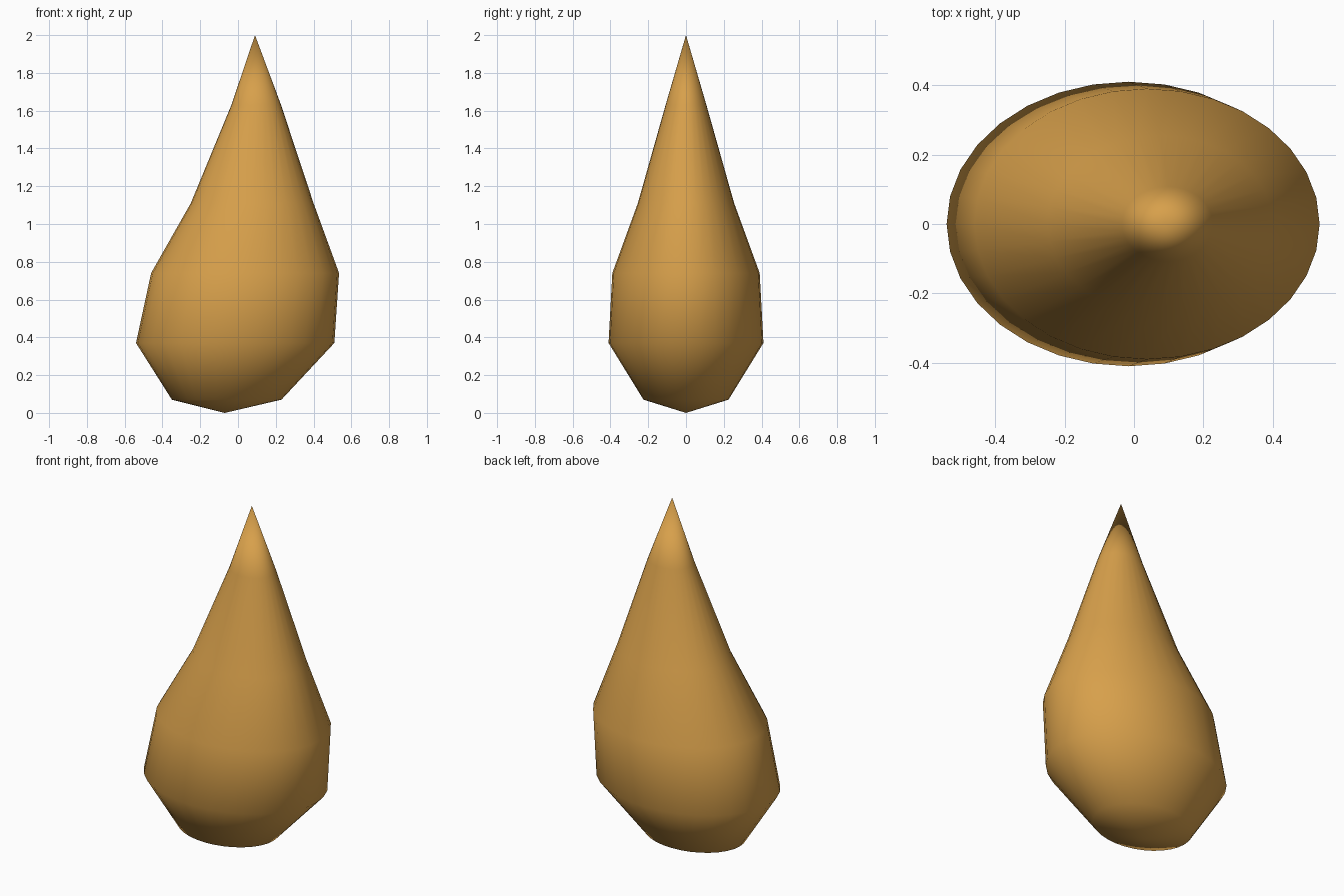
import bpy, bmesh
from math import cos, sin, tau

cube = bpy.data.objects.get("Cube")
if cube:
    bpy.data.objects.remove(cube, do_unlink=True)

SIDES = 32

# Colour
ochre = bpy.data.materials.new("warm_ochre")
ochre.use_nodes = True
colour = (0.68, 0.35, 0.07, 1)
ochre.diffuse_color = colour
ochre.node_tree.nodes["Principled BSDF"].inputs["Base Color"].default_value = colour

# Elliptical sections: height, left edge, right edge, half depth
sections = [
    (0.07, -0.35, 0.23, 0.225),
    (0.37, -0.54, 0.51, 0.41),
    (0.74, -0.46, 0.535, 0.39),
    (1.11, -0.25, 0.40, 0.255),
    (1.63, -0.035, 0.228, 0.108),
]


def ring(bm, z, x0, x1, ry):
    cx, rx = (x0 + x1) / 2, (x1 - x0) / 2
    angles = [tau * i / SIDES for i in range(SIDES)]
    return [bm.verts.new((cx + rx * cos(a), ry * sin(a), z)) for a in angles]


# Leaning teardrop body: lofted rings closed by a point at each end
bm = bmesh.new()
rings = [ring(bm, *s) for s in sections]
base = bm.verts.new((-0.07, 0, 0))
tip = bm.verts.new((0.09, 0, 2))
for i in range(SIDES):
    j = (i + 1) % SIDES
    bm.faces.new((base, rings[0][j], rings[0][i]))
    for low, high in zip(rings, rings[1:]):
        bm.faces.new((low[i], low[j], high[j], high[i]))
    bm.faces.new((rings[-1][i], rings[-1][j], tip))
for face in bm.faces:
    face.smooth = True

mesh = bpy.data.meshes.new("teardrop_body")
bm.to_mesh(mesh)
bm.free()
mesh.materials.append(ochre)
body = bpy.data.objects.new("teardrop_body", mesh)
bpy.context.collection.objects.link(body)
